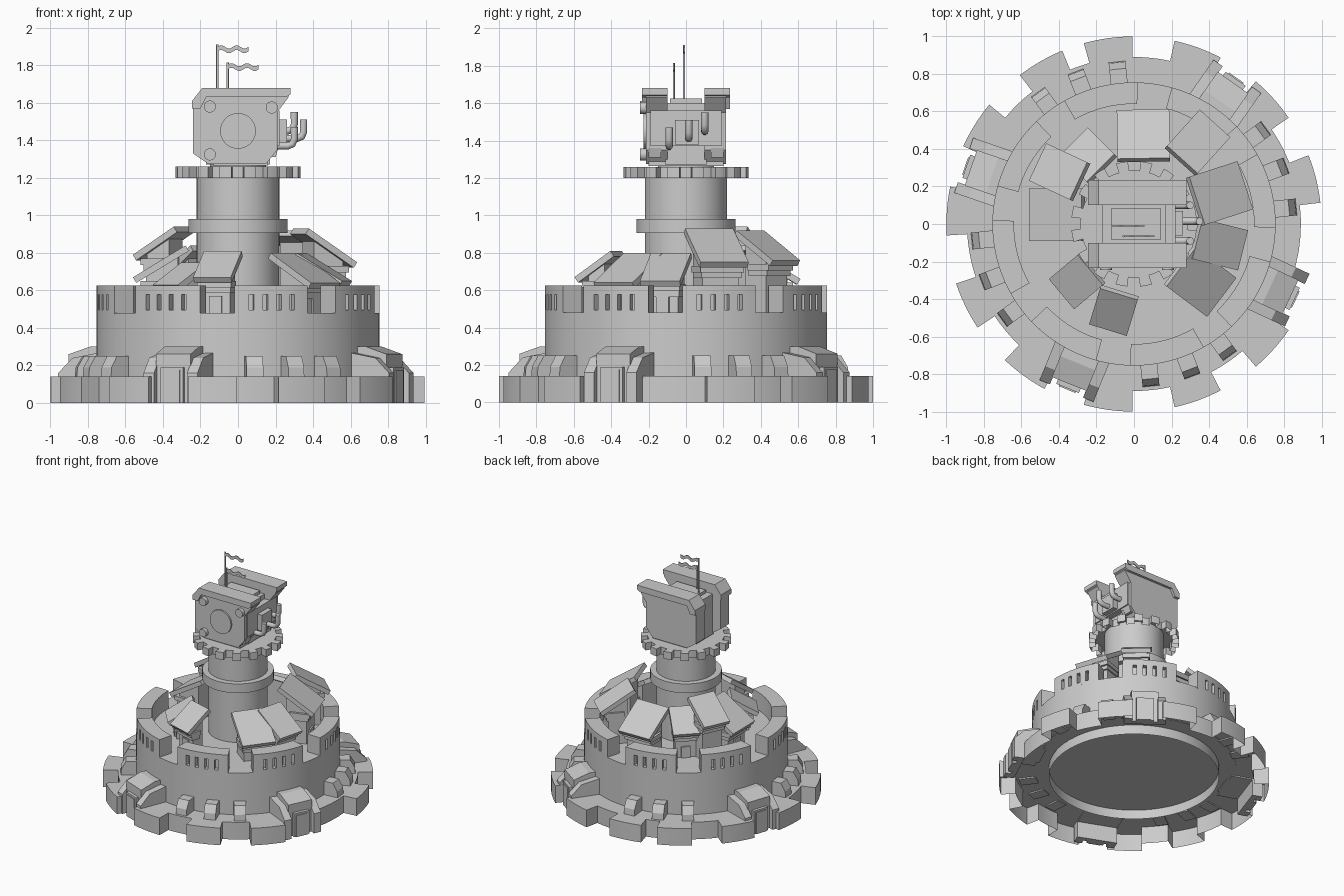
import bpy, math
from math import sin, cos, radians as rad
from mathutils import Matrix, Vector
import bmesh

if "Cube" in bpy.data.objects:
    bpy.data.objects.remove(bpy.data.objects["Cube"])

def mesh(name, verts, faces, smooth=True, mat=None):
    bm = bmesh.new()
    vs = [bm.verts.new(v) for v in verts]
    for f in faces:
        bm.faces.new([vs[i] for i in f])
    bmesh.ops.remove_doubles(bm, verts=bm.verts, dist=1e-5)
    bmesh.ops.recalc_face_normals(bm, faces=bm.faces)
    me = bpy.data.meshes.new(name)
    bm.to_mesh(me)
    bm.free()
    if mat:
        me.transform(mat)
    ob = bpy.data.objects.new(name, me)
    bpy.context.collection.objects.link(ob)
    bpy.ops.object.select_all(action='DESELECT')
    ob.select_set(True)
    bpy.context.view_layer.objects.active = ob
    if smooth:
        bpy.ops.object.shade_smooth_by_angle(angle=rad(25))
    return ob

def prism(name, pts, lo, hi, axis='y', ang=0, smooth=False, at=(0, 0)):
    """Extrude an outline along y (outline in x-z) or z, turn about z, then shift."""
    put = {'y': lambda u, v, w: (u, w, v), 'z': lambda u, v, w: (u, v, w)}[axis]
    n = len(pts)
    vs = [put(*p, lo) for p in pts] + [put(*p, hi) for p in pts]
    fs = [list(range(n)), list(range(n, 2 * n))]
    fs += [[i, (i + 1) % n, n + (i + 1) % n, n + i] for i in range(n)]
    return mesh(name, vs, fs, smooth, Matrix.Translation((*at, 0)) @ Matrix.Rotation(rad(ang), 4, 'Z'))

def box(name, x0, x1, y0, y1, z0, z1, ang=0, at=(0, 0)):
    return prism(name, [(x0, z0), (x1, z0), (x1, z1), (x0, z1)], y0, y1, 'y', ang, False, at)

def disc(r, n=96, cx=0, cy=0):
    return [(cx + r * cos(2 * math.pi * i / n), cy + r * sin(2 * math.pi * i / n)) for i in range(n)]

def gear(name, centres, half, root, tip, bore, z0, z1, lip, floor=False):
    """Toothed shell, open underneath, with a short inner tube wall."""
    edge = []
    for c, nxt in zip(centres, centres[1:] + [centres[0] + 360]):
        edge += [(c - half + half * i / 4, tip) for i in range(9)]
        gap = nxt - c - 2 * half
        edge += [(c + half + gap * i / 8, root) for i in range(9)]
    n, vs, fs = len(edge), [], []
    for a, r in edge:
        c, s = cos(rad(a)), sin(rad(a))
        vs += [(r * c, r * s, z0), (r * c, r * s, z1), (bore * c, bore * s, z1), (bore * c, bore * s, lip)]
    for i in range(n):
        a, b = 4 * i, 4 * ((i + 1) % n)
        fs.append([a, b, b + 1, a + 1])
        if i % 18 not in (8, 17):
            fs += [[a + 1, b + 1, b + 2, a + 2], [a + 2, b + 2, b + 3, a + 3]]
    mesh(name, vs, fs)
    if floor:
        prism(name + "_floor", disc(bore), z1 - .005, z1, 'z')

def join(obs, name):
    bpy.ops.object.select_all(action='DESELECT')
    for o in obs:
        o.select_set(True)
    bpy.context.view_layer.objects.active = obs[0]
    bpy.ops.object.join()
    obs[0].name = name
    return obs[0]

# Toothed foundation
teeth = [-154, -126, -98, -70, -42, 14, 42, 70, 98, 120, 148, 176]
gear("base_gear", teeth, 7.5, .89, 1.0, .63, 0, .14, .06, True)

# Buttresses in groups of three
for q in range(4):
    for k in range(3):
        prism("buttress", [(.74, .13), (.87, .13), (.865, .19), (.83, .25), (.74, .25)],
              -.045, .045, 'y', 6 + 90 * q + 15 * k)

# Gatehouses with sloped roofs, flanking piers and framed doors
for a in (-112, -25, 55, 161):
    prism("gatehouse", [(.7, .13), (.88, .13), (.88, 0), (.92, 0), (.92, .26), (.8, .30), (.7, .30)],
          -.1, .1, 'y', a)
    box("door_frame", .91, .945, -.065, .065, 0, .19, a)
    box("door", .93, .952, -.048, .048, 0, .175, a)
    for s in (-1, 1):
        prism("gate_pier", [(.72, .13), (.88, .13), (.88, 0), (.96, 0), (.96, .16), (.88, .24), (.72, .27)],
              s * .125 - .03, s * .125 + .03, 'y', a)

# Main drum
prism("drum", disc(.755, 128), .137, .48, 'z', 0, True)

# Parapet of eight blocks with arrow slits
blocks, slits = [], []
for k in range(8):
    c = 14 + 45 * k
    arc = [rad(c - 15.5 + 31 * i / 12) for i in range(13)]
    pts = [(.755 * cos(t), .755 * sin(t)) for t in arc] + [(.64 * cos(t), .64 * sin(t)) for t in reversed(arc)]
    blocks.append(prism("parapet", pts, .475, .625, 'z', 0, True))
    for j in range(4):
        slits.append(box("slit", .715, .8, -.013, .013, .495, .578, c + (j - 1.5) * 5.7))
parapet, cutter = join(blocks, "parapet"), join(slits, "slit_cutter")
m = parapet.modifiers.new("slits", 'BOOLEAN')
m.operation, m.object, m.solver = 'DIFFERENCE', cutter, 'EXACT'
bpy.context.view_layer.objects.active = parapet
bpy.ops.object.modifier_apply(modifier=m.name)
bpy.data.objects.remove(cutter)

# Lean-to houses: roof centre x, y, facing, length, width, high z, low z
houses = [(.05, .48, 91, .26, .28, .82, .66), (.345, .44, 48, .26, .22, .92, .76),
          (.465, .165, 18, .27, .27, .93, .75), (.46, -.11, -14, .25, .22, .80, .65),
          (.36, -.31, -37, .27, .26, .80, .64), (-.11, -.47, -107, .20, .21, .81, .67),
          (-.31, -.31, -140, .20, .21, .75, .63), (-.42, .05, 180, .28, .28, .84, .67),
          (-.405, .28, 155, .24, .22, .94, .79), (-.25, .37, 135, .20, .21, .84, .70)]
for x, y, a, L, w, zh, zl in houses:
    ri, ro, p = -L / 2, L / 2, (x, y)
    d = Vector((L, zl - zh)).normalized() * .035
    prism("house_roof", [(ri, zh), (ro, zl), (ro + d.y, zl - d.x), (ri + d.y, zh - d.x)],
          -w / 2, w / 2, 'y', a, False, p)
    under = lambda q: zh + (zl - zh) * (q - ri) / L - .03
    b0, b1, e = ri + .04, ro - .07, ro - .04
    prism("house_wall", [(b0, .47), (b1, .47), (b1, under(b1)), (b0, under(b0))],
          -w * .38, w * .38, 'y', a, False, p)
    box("house_eave", b0 + .03, e, -w * .45, w * .45, zl - .055, zl - .02, a, p)
    box("house_band", b0 + .03, e - .015, -w * .42, w * .42, zl - .085, zl - .055, a, p)
    box("house_door", b1 - .02, b1 + .012, -.035, .035, .47, .57, a, p)

# Tower, collar and upper cog
prism("tower", disc(.22), .47, 1.26, 'z', 0, True)
prism("collar", disc(.265), .905, .98, 'z', 0, True)
gear("tower_cog", [11 + 22.5 * i for i in range(16)], 5.5, .285, .335, .215, 1.2, 1.26, 1.24)
prism("neck", disc(.15, 48), 1.25, 1.29, 'z', 0, True)
box("neck_block", -.13, .16, -.2, .2, 1.265, 1.29)

# Head: two armoured side plates with a top lip around a central core
side = [(-.24, 1.33), (-.16, 1.275), (.15, 1.275), (.21, 1.35), (.21, 1.55),
        (.27, 1.63), (.27, 1.66), (-.19, 1.66), (-.24, 1.60)]
lip = [(-.245, 1.57), (-.245, 1.61), (-.19, 1.68), (.28, 1.68), (.28, 1.645),
       (.255, 1.63), (-.17, 1.63), (-.2, 1.57)]
for s in (-1, 1):
    for name, outline, a, b in (("side_plate", side, .1, .215), ("plate_lip", lip, .1, .235),
                                ("lower_bracket", [(.14, 1.31), (.2, 1.31), (.215, 1.36), (.14, 1.36)], .135, .2)):
        prism(name, outline, *sorted((s * a, s * b)))
box("head_core", -.17, .17, -.11, .11, 1.27, 1.60)
box("core_top", -.12, .14, -.085, .085, 1.59, 1.625)
box("core_rear_panel", .16, .22, -.19, .19, 1.37, 1.56)
box("exhaust_mount", .2, .26, -.06, .07, 1.38, 1.51)
prism("porthole", disc(.095, 48, 0, 1.45), -.228, -.2, 'y', 0, True)
for x, z in ((-.15, 1.58), (.18, 1.575), (-.15, 1.325)):
    prism("bolt", disc(.032, 32, x, z), -.246, -.2, 'y', 0, True)

# Bent exhaust pipes
def tube(name, pts, r):
    cu = bpy.data.curves.new(name, 'CURVE')
    cu.dimensions, cu.bevel_depth, cu.bevel_resolution, cu.use_fill_caps = '3D', r, 3, True
    sp = cu.splines.new('POLY')
    sp.points.add(len(pts) - 1)
    for p, q in zip(sp.points, pts):
        p.co = (*q, 1)
    bpy.context.collection.objects.link(bpy.data.objects.new(name, cu))

for y, z, x, top in ((-.09, 1.37, .30, 1.47), (.015, 1.41, .35, 1.51), (.1, 1.45, .30, 1.55)):
    tube("exhaust_pipe", [(.18, y, z), (x - .035, y, z), (x - .01, y, z + .01), (x, y, z + .035), (x, y, top)], .02)

# Flag poles with rippling pennants
for x, y, top in ((-.11, -.01, 1.91), (-.055, -.065, 1.815)):
    tube("flag_pole", [(x, y, 1.60), (x, y, top)], .006)
    wave = [(x + .165 * i / 12, top - .012 + .009 * sin(i * 1.05)) for i in range(13)]
    prism("pennant", wave + [(u, v - .025) for u, v in reversed(wave)], y - .004, y + .004)
